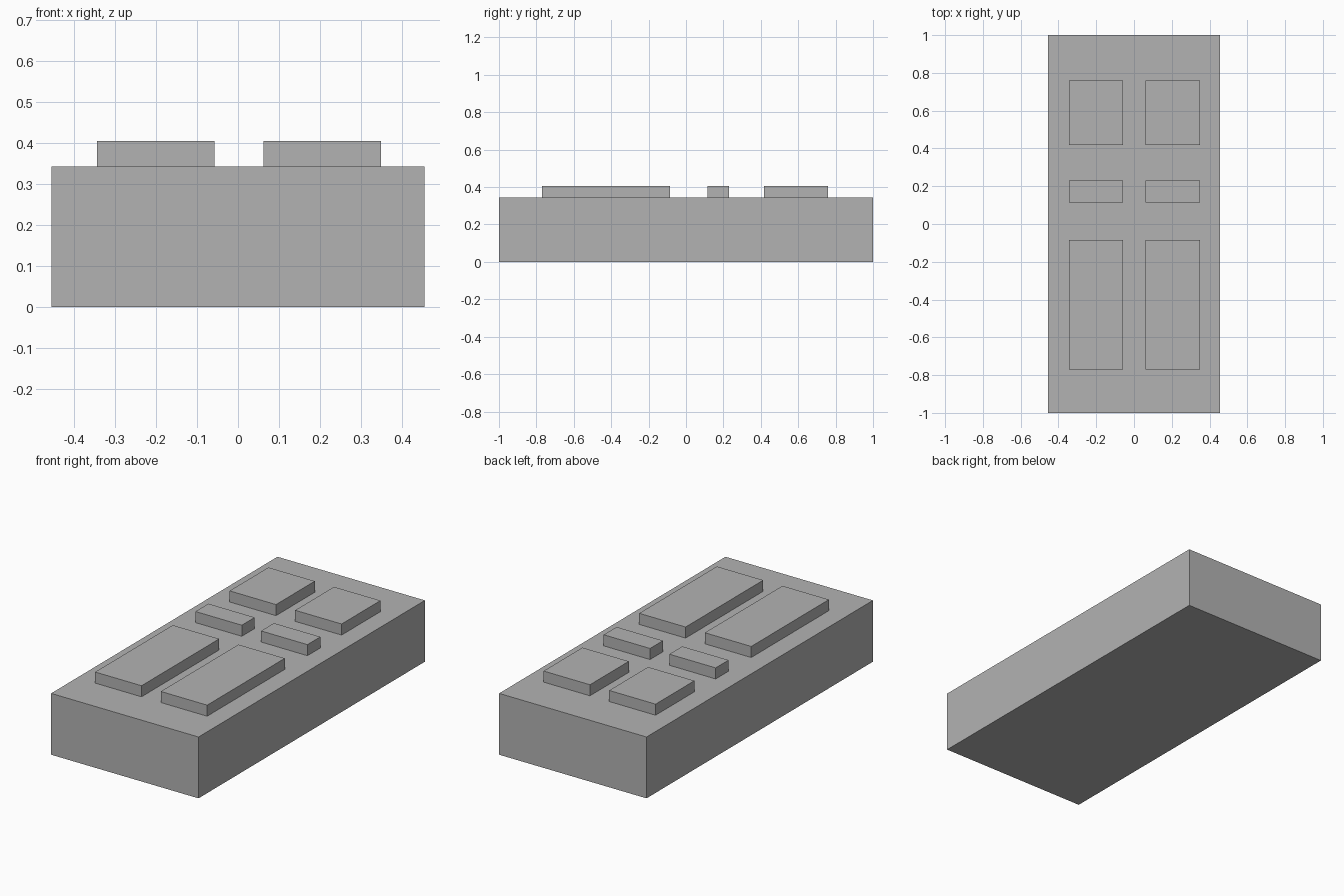
import bpy

cube = bpy.data.objects.get("Cube")
if cube:
    bpy.data.objects.remove(cube, do_unlink=True)

# Single plain grey
grey = bpy.data.materials.new("plain_grey")
grey.use_nodes = True
colour = (0.45, 0.45, 0.45, 1)
grey.diffuse_color = colour
grey.node_tree.nodes["Principled BSDF"].inputs["Base Color"].default_value = colour


def box(name, low, high):
    """Box spanning two opposite corners."""
    centre = [(a + b) / 2 for a, b in zip(low, high)]
    bpy.ops.mesh.primitive_cube_add(size=1, location=centre)
    obj = bpy.context.object
    obj.name = name
    obj.scale = [b - a for a, b in zip(low, high)]
    bpy.ops.object.transform_apply(location=False, rotation=False, scale=True)
    obj.data.materials.append(grey)
    return obj


SLAB_TOP, PANEL_TOP = 0.343, 0.405

# Door slab
box("door_slab", (-0.456, -1, 0), (0.456, 1, SLAB_TOP))

# Raised panels: two columns of three rows, seated on the slab
columns = {"right": (-0.344, -0.057), "left": (0.062, 0.349)}
rows = {"lower": (-0.771, -0.085), "middle": (0.115, 0.229), "upper": (0.417, 0.76)}
for side, (x0, x1) in columns.items():
    for row, (y0, y1) in rows.items():
        box(f"{row}_panel_{side}", (x0, y0, SLAB_TOP), (x1, y1, PANEL_TOP))
